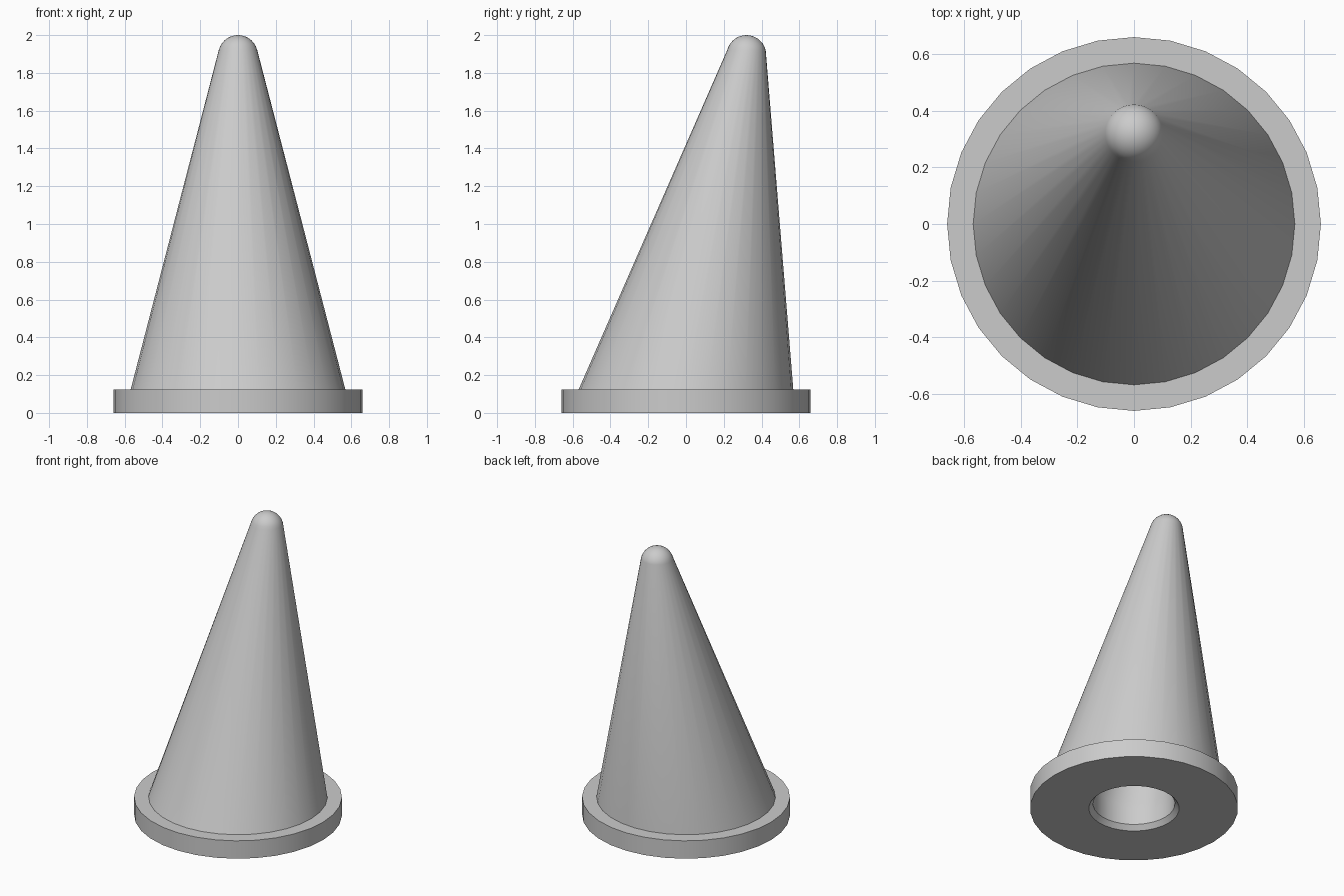
import bpy, bmesh, math

SIDES = 32

cube = bpy.data.objects.get("Cube")
if cube:
    bpy.data.objects.remove(cube, do_unlink=True)

# Single plain colour
grey = bpy.data.materials.new("light grey")
grey.use_nodes = True
colour = (0.6, 0.6, 0.6, 1)
grey.diffuse_color = colour
grey.node_tree.nodes["Principled BSDF"].inputs["Base Color"].default_value = colour


def loft(name, rings, tip=None):
    """Skin level circles given as (z, radius, y offset), ending in an optional (z, y) tip."""
    bm = bmesh.new()
    loops = []
    for z, r, y in rings:
        angles = [2 * math.pi * i / SIDES for i in range(SIDES)]
        loops.append([bm.verts.new((r * math.cos(a), y + r * math.sin(a), z)) for a in angles])
    for low, high in zip(loops, loops[1:]):
        for i in range(SIDES):
            j = (i + 1) % SIDES
            bm.faces.new((low[i], low[j], high[j], high[i]))
    if tip:
        top = bm.verts.new((0, tip[1], tip[0]))
        for i in range(SIDES):
            bm.faces.new((loops[-1][i], loops[-1][(i + 1) % SIDES], top))
    mesh = bpy.data.meshes.new(name)
    bm.to_mesh(mesh)
    bm.free()
    mesh.materials.append(grey)
    obj = bpy.data.objects.new(name, mesh)
    bpy.context.collection.objects.link(obj)
    bpy.ops.object.select_all(action="DESELECT")
    obj.select_set(True)
    bpy.context.view_layer.objects.active = obj
    bpy.ops.object.shade_smooth_by_angle(angle=math.radians(30))
    return obj


RIM_TOP, BORE, LEAN = 0.125, 0.26, 0.32

# Base flange with a chamfered bore
loft("base_flange", [(RIM_TOP, BORE, 0), (0.033, BORE, 0), (0, 0.287, 0),
                     (0, 0.66, 0), (RIM_TOP, 0.66, 0), (RIM_TOP, 0.568, 0)])

# Leaning cone with a rounded tip
nose = 0.105
cap = [math.radians(a) for a in range(14, 90, 11)]
loft("leaning_cone", [(RIM_TOP, 0.568, 0)] +
     [(2 - nose + nose * math.sin(a), nose * math.cos(a), LEAN) for a in cap],
     tip=(2, LEAN))

# Hollow socket: straight bore, then a leaning taper (normals face into the hollow)
socket = loft("hollow_socket", [(RIM_TOP, BORE, 0), (0.19, BORE, 0), (1.7, 0.04, 0.28)],
              tip=(1.73, 0.285))
socket.data.flip_normals()
